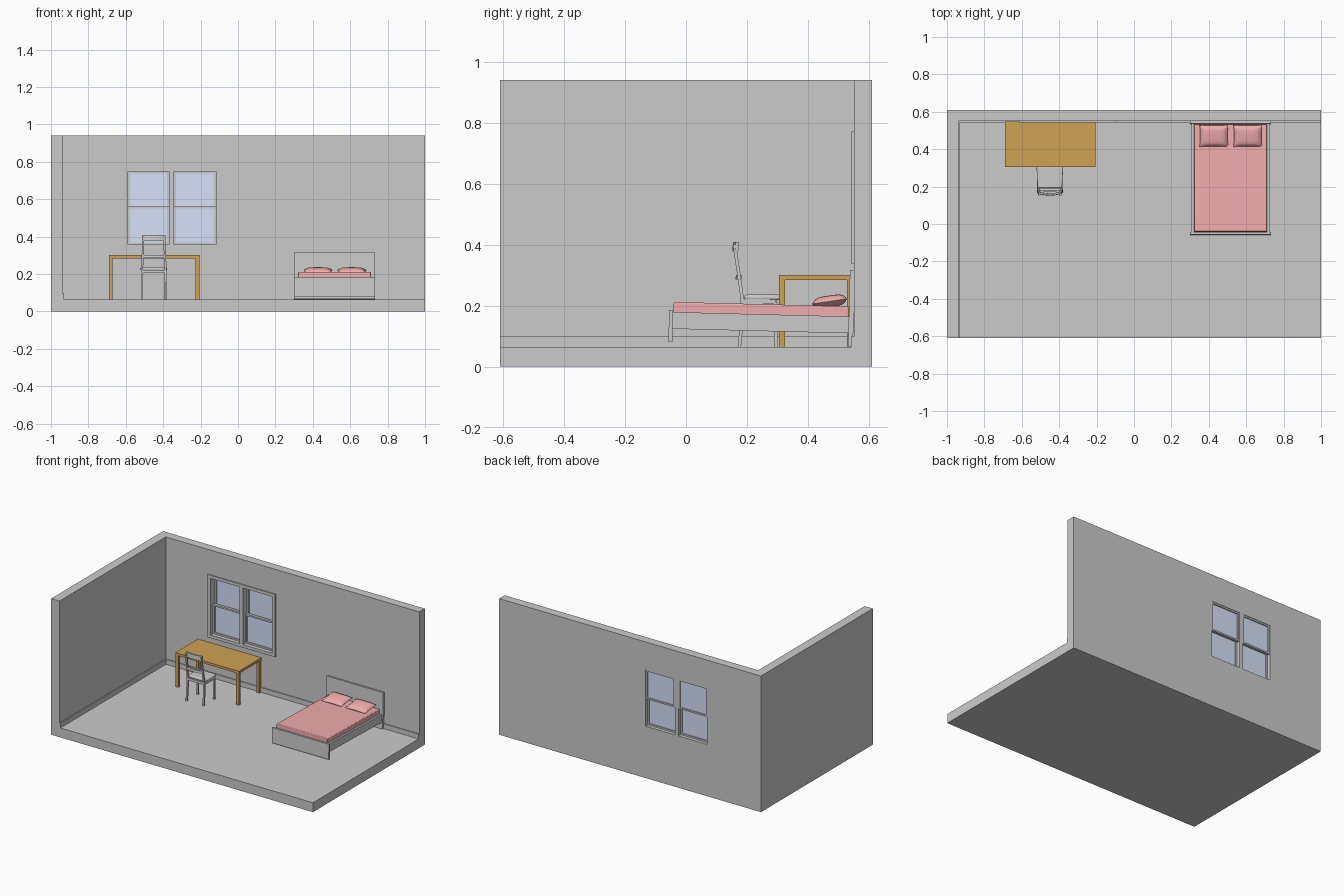
import bpy, bmesh, math
from mathutils import Vector, Matrix

if "Cube" in bpy.data.objects:
    bpy.data.objects.remove(bpy.data.objects["Cube"])


def material(name, rgb):
    m = bpy.data.materials.new(name)
    m.diffuse_color = (*rgb, 1)
    m.use_nodes = True
    m.node_tree.nodes["Principled BSDF"].inputs["Base Color"].default_value = m.diffuse_color
    return m


WOOD = material("wood", (0.62, 0.36, 0.09))
PINK = material("bedding", (0.88, 0.42, 0.42))
GLASS = material("glass", (0.68, 0.76, 0.95))


def finish(name, bm, mat=None):
    bmesh.ops.recalc_face_normals(bm, faces=bm.faces)
    me = bpy.data.meshes.new(name)
    bm.to_mesh(me)
    bm.free()
    ob = bpy.data.objects.new(name, me)
    bpy.context.collection.objects.link(ob)
    if mat:
        me.materials.append(mat)
    return ob


def boxes(name, items, mat=None):
    """Each item is (x0, x1, y0, y1, z0, z1)."""
    bm = bmesh.new()
    for x0, x1, y0, y1, z0, z1 in items:
        mtx = (Matrix.Translation(((x0 + x1) / 2, (y0 + y1) / 2, (z0 + z1) / 2))
               @ Matrix.Diagonal((x1 - x0, y1 - y0, z1 - z0, 1)))
        bmesh.ops.create_cube(bm, size=1, matrix=mtx)
    return finish(name, bm, mat)


def sweep(name, pts, a, b):
    """Rectangular bar along pts with half-extent vectors a and b."""
    bm = bmesh.new()
    a, b = Vector(a), Vector(b)
    rings = [[bm.verts.new(Vector(p) + s * a + t * b)
              for s, t in ((-1, -1), (1, -1), (1, 1), (-1, 1))] for p in pts]
    for r, q in zip(rings, rings[1:]):
        for i in range(4):
            bm.faces.new((r[i], r[(i + 1) % 4], q[(i + 1) % 4], q[i]))
    bm.faces.new(rings[0])
    bm.faces.new(rings[-1])
    return finish(name, bm)


def bevel(ob, width, segments):
    m = ob.modifiers.new("bevel", 'BEVEL')
    m.width, m.segments = width, segments


def smooth(ob, angle=40):
    bpy.ops.object.select_all(action='DESELECT')
    ob.select_set(True)
    bpy.context.view_layer.objects.active = ob
    bpy.ops.object.shade_smooth_by_angle(angle=math.radians(angle))


F = 0.065                                   # floor level
OPENINGS = [(-0.588, -0.369), (-0.342, -0.118)]
WZ0, WZ1 = 0.358, 0.749

# Room shell: one block with the interior and window holes cut away
room = boxes("room_shell", [(-1, 1, -0.61, 0.61, 0, 0.94)])
cuts = [boxes("interior_cutter", [(-0.937, 1.5, -1.5, 0.55, F, 1.5)])]
cuts += [boxes("window_cutter", [(x0, x1, 0.4, 0.8, WZ0, WZ1)]) for x0, x1 in OPENINGS]
for c in cuts:
    m = room.modifiers.new("cut", 'BOOLEAN')
    m.operation, m.solver, m.object = 'DIFFERENCE', 'EXACT', c
    c.hide_render = True
    c.hide_set(True)

# Baseboards along both walls
boxes("back_baseboard", [(-0.937, 1, 0.543, 0.55, F, 0.098)])
boxes("left_baseboard", [(-0.937, -0.93, -0.61, 0.543, F, 0.098)])

# Window trim on the room side
boxes("window_trim", [
    (-0.615, -0.588, 0.542, 0.551, 0.337, 0.77),
    (-0.118, -0.096, 0.542, 0.551, 0.337, 0.77),
    (-0.369, -0.342, 0.542, 0.551, WZ0, WZ1),
    (-0.588, -0.118, 0.542, 0.551, WZ1, 0.77),
    (-0.588, -0.118, 0.542, 0.551, 0.337, WZ0)])

# Double-hung sashes: upper outside, lower inside
for x0, x1 in OPENINGS:
    for part, z0, z1, y in (("upper", 0.545, WZ1, 0.588), ("lower", WZ0, 0.561, 0.568)):
        w = 0.011
        boxes(part + "_sash", [
            (x0, x0 + w, y, y + 0.019, z0, z1), (x1 - w, x1, y, y + 0.019, z0, z1),
            (x0 + w, x1 - w, y, y + 0.019, z0, z0 + w),
            (x0 + w, x1 - w, y, y + 0.019, z1 - w, z1)])
        boxes(part + "_pane", [(x0 + w, x1 - w, y + 0.008, y + 0.012, z0 + w, z1 - w)], GLASS)

# Desk
boxes("desk_top", [(-0.691, -0.206, 0.304, 0.549, 0.284, 0.301)], WOOD)
for x in (-0.69, -0.227):
    for y in (0.305, 0.527):
        boxes("desk_leg", [(x, x + 0.02, y, y + 0.02, F, 0.284)], WOOD)

# Chair: raked back posts, front legs and side rails
CX = -0.45
for s in (-1, 1):
    sweep("back_post", [(CX + s * 0.064, 0.175, F), (CX + s * 0.064, 0.183, 0.15),
                        (CX + s * 0.063, 0.184, 0.225), (CX + s * 0.059, 0.172, 0.31),
                        (CX + s * 0.056, 0.159, 0.40)], (0.0055, 0, 0), (0, 0.0055, 0))
    sweep("front_leg", [(CX + s * 0.063, 0.294, F), (CX + s * 0.063, 0.294, 0.21)],
          (0.006, 0, 0), (0, 0.006, 0))
    boxes("seat_side_rail", [(CX + s * 0.063 - 0.005, CX + s * 0.063 + 0.005,
                              0.18, 0.295, 0.205, 0.222)])
boxes("seat_cross_rail", [(CX - 0.06, CX + 0.06, 0.289, 0.299, 0.205, 0.222),
                          (CX - 0.06, CX + 0.06, 0.18, 0.19, 0.205, 0.222)])

# Chair back rails, bowed backwards
for name, z, y, half, h in (("top_rail", 0.393, 0.167, 0.063, 0.016),
                            ("middle_rail", 0.293, 0.177, 0.058, 0.008)):
    pts = [(CX + half * t / 4, y - 0.009 * (1 - (t / 4) ** 2), z) for t in range(-4, 5)]
    smooth(sweep(name, pts, (0, 0.005, 0), (0, 0.001, h)))

# Cushioned seat, slightly wider at the front
seat = boxes("seat", [(CX - 0.071, CX + 0.071, 0.192, 0.308, 0.218, 0.236)])
for v in seat.data.vertices:
    if v.co.y < 0.2:
        v.co.x = CX + (v.co.x - CX) * 0.93
bevel(seat, 0.007, 3)
smooth(seat)

# Bed, built level and then tipped slightly about its head end
bed = [
    boxes("headboard", [(0.30, 0.733, 0.531, 0.547, F, 0.315)]),
    boxes("footboard", [(0.30, 0.733, -0.058, -0.045, F, 0.17)]),
    boxes("left_bed_rail", [(0.308, 0.321, -0.045, 0.531, 0.109, 0.164)]),
    boxes("right_bed_rail", [(0.712, 0.725, -0.045, 0.531, 0.109, 0.164)]),
    boxes("bed_base", [(0.321, 0.712, -0.045, 0.531, 0.128, 0.137)])]
mattress = boxes("mattress", [(0.3215, 0.7115, -0.044, 0.53, 0.137, 0.197)], PINK)
bevel(mattress, 0.004, 2)
smooth(mattress)
bed.append(mattress)


def pillow(cx):
    """Two inflated grids meeting at a pinched seam."""
    n = 14
    bm = bmesh.new()
    for side in (-1, 1):
        g = bmesh.ops.create_grid(bm, x_segments=n, y_segments=n, size=1)
        for v in g["verts"]:
            u, w = v.co.x, v.co.y
            puff = max(0, (1 - u ** 4) * (1 - w ** 4)) ** 0.6
            v.co = (u * 0.077 * (1 - 0.05 * (1 - w * w)),
                    w * 0.059 * (1 - 0.05 * (1 - u * u)), side * 0.019 * puff)
    bmesh.ops.remove_doubles(bm, verts=bm.verts, dist=1e-5)
    bm.transform(Matrix.Translation((cx, 0.467, 0.212)) @ Matrix.Rotation(math.radians(10), 4, 'X'))
    ob = finish("pillow", bm, PINK)
    smooth(ob, 60)
    return ob


bed += [pillow(0.427), pillow(0.608)]
pivot = Vector((0, 0.547, F))
tip = (Matrix.Translation(pivot) @ Matrix.Rotation(math.radians(-1.45), 4, 'X')
       @ Matrix.Translation(-pivot))
for ob in bed:
    ob.data.transform(tip)
